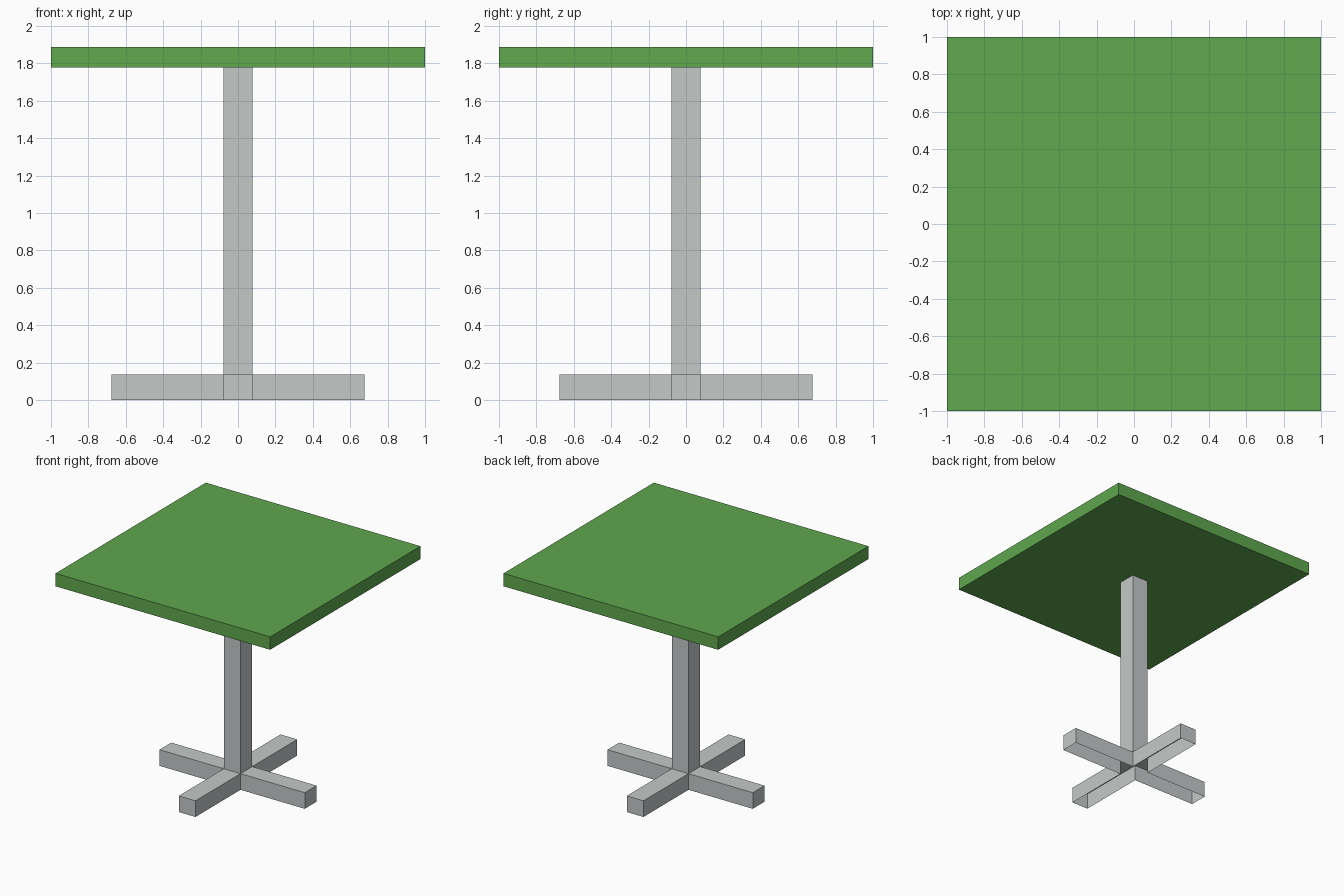
import bpy, bmesh

if "Cube" in bpy.data.objects:
    bpy.data.objects.remove(bpy.data.objects["Cube"])

W = 0.078      # half width of post and feet
REACH = 0.677  # foot length from the centre
FOOT_H = 0.136
TOP_Z0, TOP_Z1 = 1.778, 1.887


def material(name, rgb):
    m = bpy.data.materials.new(name)
    m.diffuse_color = (*rgb, 1.0)
    m.use_nodes = True
    m.node_tree.nodes["Principled BSDF"].inputs["Base Color"].default_value = m.diffuse_color
    return m


def finish(name, bm, mat):
    mesh = bpy.data.meshes.new(name)
    bm.to_mesh(mesh)
    bm.free()
    mesh.materials.append(mat)
    obj = bpy.data.objects.new(name, mesh)
    bpy.context.collection.objects.link(obj)
    return obj


green = material("green", (0.115, 0.392, 0.076))
grey = material("light grey", (0.552, 0.591, 0.584))

# Table top: closed square slab
bm = bmesh.new()
bmesh.ops.create_cube(bm, size=1)
bmesh.ops.scale(bm, vec=(2, 2, TOP_Z1 - TOP_Z0), verts=bm.verts)
bmesh.ops.translate(bm, vec=(0, 0, (TOP_Z0 + TOP_Z1) / 2), verts=bm.verts)
finish("table_top", bm, green)

# Pedestal: one open shell, hollow post over four feet without undersides
bm = bmesh.new()


def quad(*points):
    bm.faces.new([bm.verts.new(p) for p in points])


for c, s in ((1, 0), (0, 1), (-1, 0), (0, -1)):
    def p(x, y, z):
        return (x * c - y * s, x * s + y * c, z)
    # post side
    quad(p(W, -W, FOOT_H), p(W, W, FOOT_H), p(W, W, TOP_Z0), p(W, -W, TOP_Z0))
    # foot top, end and both sides
    quad(p(W, -W, FOOT_H), p(REACH, -W, FOOT_H), p(REACH, W, FOOT_H), p(W, W, FOOT_H))
    quad(p(REACH, -W, 0), p(REACH, W, 0), p(REACH, W, FOOT_H), p(REACH, -W, FOOT_H))
    quad(p(W, -W, 0), p(REACH, -W, 0), p(REACH, -W, FOOT_H), p(W, -W, FOOT_H))
    quad(p(REACH, W, 0), p(W, W, 0), p(W, W, FOOT_H), p(REACH, W, FOOT_H))
bmesh.ops.remove_doubles(bm, verts=bm.verts, dist=0.0005)
finish("pedestal", bm, grey)
